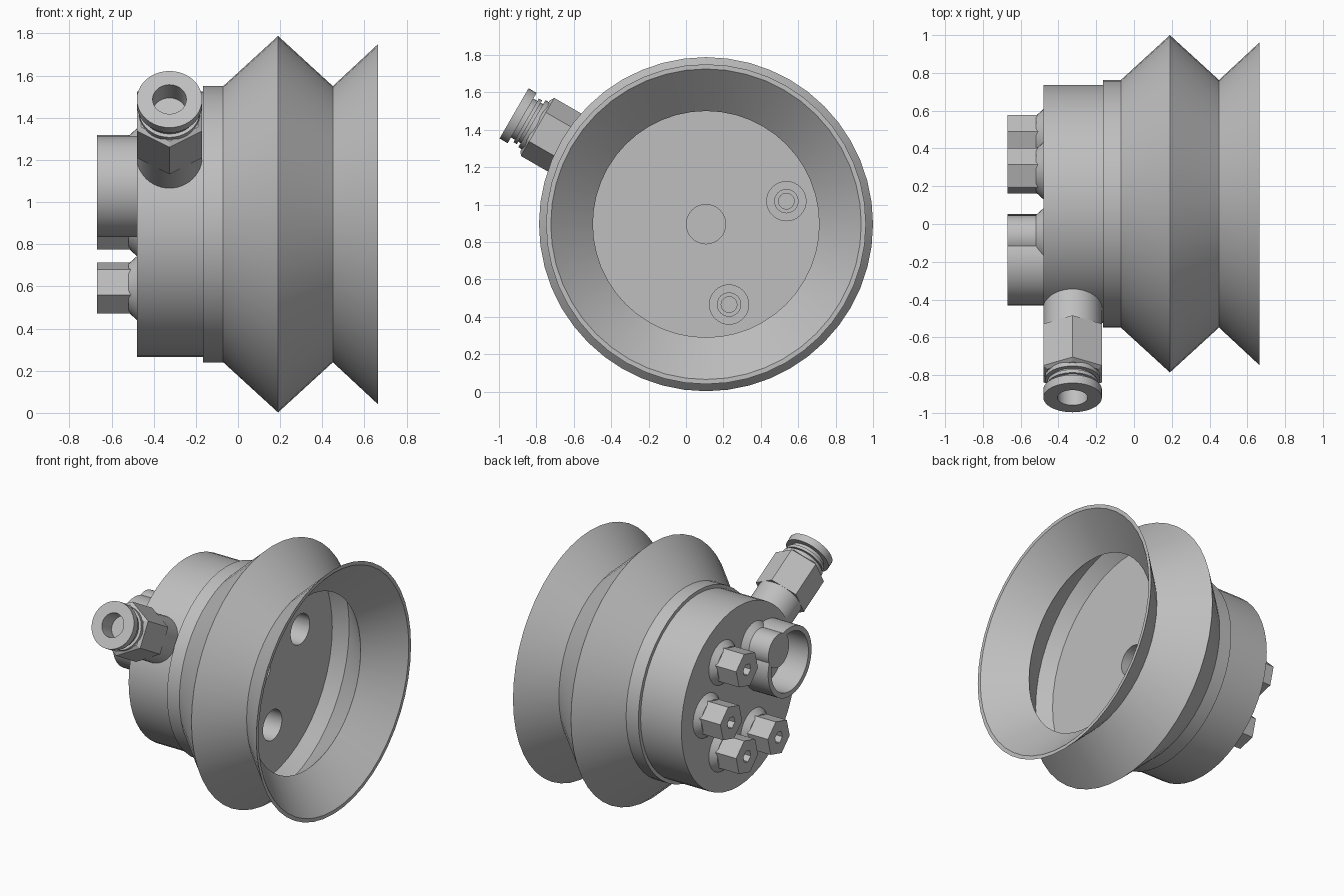
import bpy, bmesh, math
from mathutils import Matrix, Vector

cube = bpy.data.objects.get("Cube")
if cube:
    bpy.data.objects.remove(cube, do_unlink=True)

grey = bpy.data.materials.new("plain grey")
grey.use_nodes = True
grey.diffuse_color = (0.52, 0.52, 0.52, 1)
grey.node_tree.nodes["Principled BSDF"].inputs["Base Color"].default_value = grey.diffuse_color

CY, CZ = 0.107, 0.895
AXIS, UP = Vector((1, 0, 0)), Vector((0, 0, 1))


def polar(radius, degrees, x=0):
    a = math.radians(degrees)
    return Vector((x, CY + radius * math.cos(a), CZ + radius * math.sin(a)))


def lathe(name, profile, origin, axis=AXIS, start=UP, sides=48, closed=False):
    """Revolve (along, radius) points about an axis; the first corner lies on start."""
    bm = bmesh.new()
    verts = [bm.verts.new((r, 0, h)) for h, r in profile]
    pairs = list(zip(verts, verts[1:]))
    if closed:
        pairs.append((verts[-1], verts[0]))
    edges = [bm.edges.new(p) for p in pairs]
    bmesh.ops.spin(bm, geom=verts + edges, cent=(0, 0, 0), axis=(0, 0, 1),
                   angle=math.tau, steps=sides, use_merge=False)
    bmesh.ops.remove_doubles(bm, verts=bm.verts, dist=0.0001)
    side = axis.cross(start)
    frame = Matrix((start, side, axis)).transposed().to_4x4()
    frame.translation = origin
    bm.transform(frame)
    bmesh.ops.recalc_face_normals(bm, faces=bm.faces)
    mesh = bpy.data.meshes.new(name)
    bm.to_mesh(mesh)
    bm.free()
    mesh.materials.append(grey)
    obj = bpy.data.objects.new(name, mesh)
    bpy.context.collection.objects.link(obj)
    return obj


def drill(target, origin, axis, radius, depth):
    cutter = lathe("cutter", [(-0.05, 0), (-0.05, radius), (depth, radius), (depth, 0)],
                   origin, axis, axis.orthogonal().normalized(), 32)
    cutter.hide_render = True
    mod = target.modifiers.new("hole", "BOOLEAN")
    mod.operation, mod.solver, mod.object = "DIFFERENCE", "EXACT", cutter
    bpy.ops.object.select_all(action="DESELECT")
    bpy.context.view_layer.objects.active = target
    target.select_set(True)
    bpy.ops.object.modifier_apply(modifier=mod.name)
    bpy.data.objects.remove(cutter, do_unlink=True)


parts = []
centre = polar(0, 0)

# Hub and bellows cup in one revolved section, open towards +x
cup = lathe("bellows_cup", [(-0.48, 0), (-0.48, 0.63), (-0.165, 0.63), (-0.165, 0.655),
                            (-0.07, 0.655), (0.19, 0.893), (0.45, 0.655), (0.665, 0.855),
                            (0.665, 0.83), (0.45, 0.605), (0.19, 0.85), (0.105, 0.785),
                            (0.105, 0)], centre)
parts.append(cup)

# Floor holes with recessed socket screws
drill(cup, polar(0, 0, 0.105), -AXIS, 0.105, 0.3)
for i in range(4):
    spot = polar(0.447, 106 + 90 * i, 0.105)
    drill(cup, spot, -AXIS, 0.105, 0.25)
    screw = lathe(f"floor_screw_{i + 1}", [(-0.26, 0.065), (-0.18, 0.065), (-0.18, 0.042),
                                          (-0.24, 0.042), (-0.24, 0)], spot, sides=24)
    parts.append(screw)

# Hexagonal nuts with flared feet on the back
for i, angle in enumerate((60, 0, -60, -120)):
    spot = polar(0.35, angle)
    foot = lathe(f"nut_foot_{i + 1}", [(-0.47, 0), (-0.47, 0.16), (-0.52, 0.115), (-0.52, 0)],
                 spot, sides=32)
    nut = lathe(f"hex_nut_{i + 1}", [(-0.5, 0), (-0.5, 0.125), (-0.67, 0.125), (-0.67, 0.042),
                                     (-0.55, 0.042), (-0.55, 0)],
                spot, start=Vector((0, 0.26, 0.966)).normalized(), sides=6)
    parts += [foot, nut]

# Open socket ring with a boss inside it
parts.append(lathe("socket_ring", [(-0.475, 0.24), (-0.67, 0.24), (-0.67, 0.205),
                                   (-0.475, 0.205)], polar(0.347, 149), closed=True))
parts.append(lathe("socket_boss", [(-0.47, 0), (-0.47, 0.16), (-0.52, 0.115),
                                   (-0.67, 0.115), (-0.67, 0)], polar(0.35, 120), sides=32))

# Angled hose fitting
out = (polar(1, 150) - centre).normalized()
across = AXIS.cross(out)
base = centre + AXIS * -0.325
parts.append(lathe("fitting_stem", [(0.5, 0), (0.5, 0.155), (0.8, 0.155), (0.8, 0)],
                   base, out, across))
parts.append(lathe("fitting_hex", [(0.785, 0), (0.785, 0.179), (1.04, 0.179),
                                   (1.055, 0.155), (1.055, 0)], base, out, across, 6))
tip = lathe("fitting_tip", [(1.04, 0), (1.04, 0.145), (1.075, 0.145), (1.075, 0.12),
                            (1.09, 0.12), (1.09, 0.135), (1.11, 0.135), (1.11, 0.12),
                            (1.135, 0.12), (1.135, 0.155), (1.185, 0.155), (1.185, 0.08),
                            (1.06, 0.08), (1.06, 0)], base, out, across, 40)
parts.append(tip)

# Smooth curved walls, keep edges crisp
bpy.ops.object.select_all(action="DESELECT")
for obj in parts:
    obj.select_set(True)
bpy.context.view_layer.objects.active = cup
bpy.ops.object.shade_smooth_by_angle(angle=math.radians(25))
